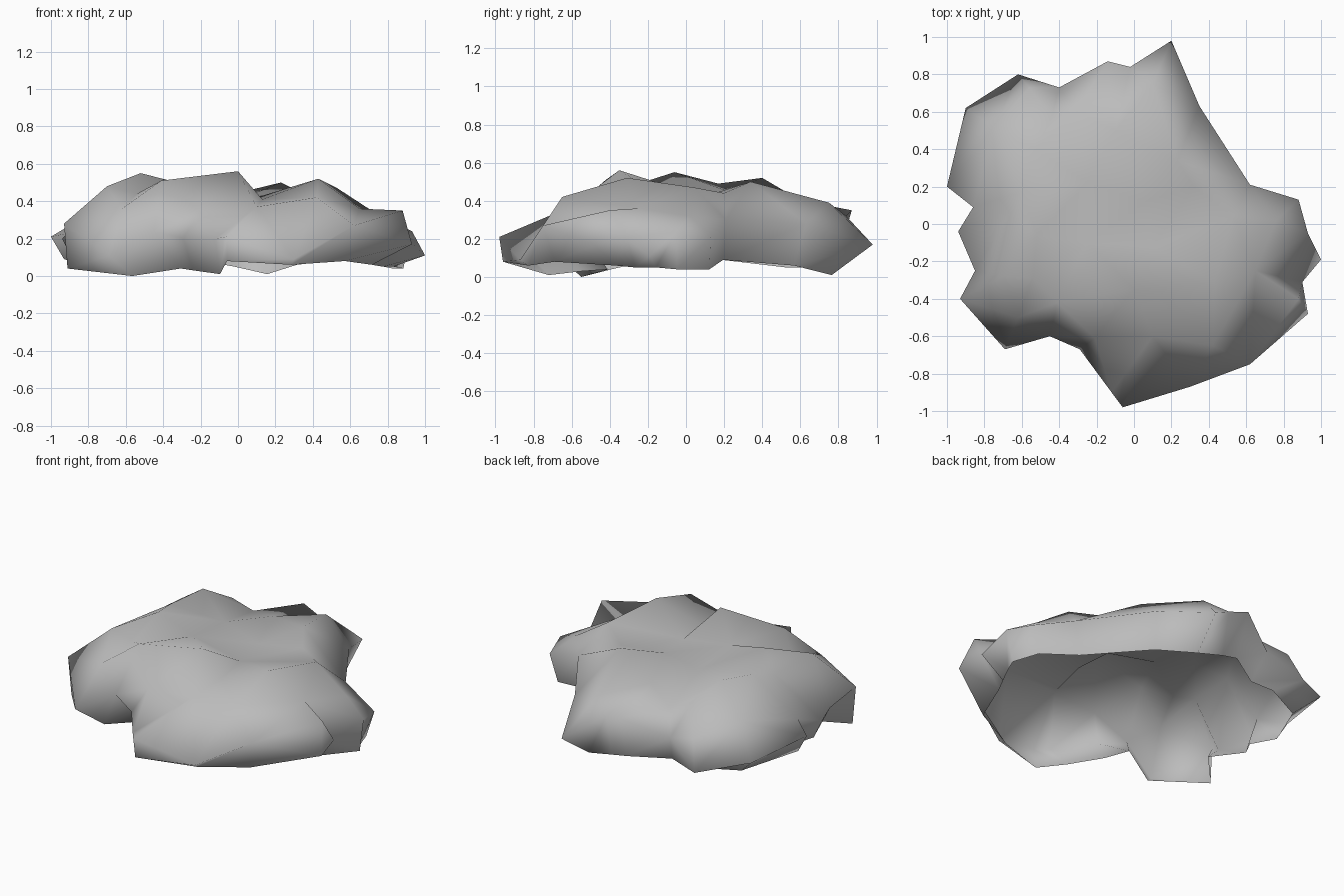
import bpy
import bmesh
from mathutils import Vector
from mathutils.geometry import delaunay_2d_cdt

default_cube = bpy.data.objects.get("Cube")
if default_cube:
    bpy.data.objects.remove(default_cube, do_unlink=True)

# Widest line of the rock: x, y, z, scale of the lower rim, height of the lower rim
OUTLINE = [
    (.2, .98, .17, .78, .01), (.35, .63, .28, .9, .06), (.62, .21, .3, .93, .09),
    (.88, .13, .21, .94, .04), (.93, -.05, .24, .95, .04), (1, -.19, .11, .83, .05),
    (.9, -.31, .2, .86, .05), (.93, -.48, .17, .77, .06), (.62, -.75, .27, .92, .08),
    (.3, -.87, .09, .95, .06), (-.06, -.98, .21, .98, .08), (-.12, -.9, .2, .8, .01),
    (-.29, -.67, .2, .82, .03), (-.45, -.6, .24, .68, .04), (-.69, -.67, .11, .82, 0),
    (-.93, -.4, .28, .98, .04), (-.85, -.25, .18, .88, .08), (-.94, -.04, .2, .94, .08),
    (-.86, .09, .24, .93, .05), (-1, .2, .21, .93, .09), (-.9, .62, .17, .85, .05),
    (-.62, .8, .1, .82, .05), (-.4, .73, .24, .88, .06), (-.14, .87, .35, .9, .07),
    (-.02, .84, .32, .93, .05),
]

# Peaks, shoulders and hollows of the upper surface
TOP = [
    (0, -.35, .56), (.43, -.31, .52), (.23, .34, .5), (-.53, .4, .52),
    (-.52, -.06, .55), (-.67, .05, .46), (-.6, .17, .49), (-.41, -.42, .51),
    (.13, -.35, .41), (.1, -.12, .42), (.06, .12, .43), (.53, .04, .47),
    (.32, .2, .44), (.88, -.4, .35), (.65, -.25, .36), (.76, .02, .32),
    (.1, .75, .39), (-.1, .5, .42), (-.25, .22, .45), (-.25, -.1, .48),
    (-.75, .52, .36), (-.7, -.28, .48), (-.54, -.29, .44), (-.62, -.5, .36),
    (-.21, -.61, .35), (.1, -.6, .37), (.42, -.65, .42), (-.44, .57, .42),
    (-.31, .6, .36), (-.56, .73, .28),
]


def make_material(name, value):
    material = bpy.data.materials.new(name)
    material.use_nodes = True
    color = (value, value, value, 1)
    material.diffuse_color = color
    shader = material.node_tree.nodes["Principled BSDF"]
    shader.inputs["Base Color"].default_value = color
    shader.inputs["Roughness"].default_value = 0.8
    return material


def build_rock(name, material):
    bm = bmesh.new()
    count = len(OUTLINE)
    points = [Vector(p[:3]) for p in OUTLINE] + [Vector(p) for p in TOP]

    # Triangulated upper surface inside the outline
    flat = [p.to_2d() for p in points]
    loop = list(reversed(range(count)))
    result = delaunay_2d_cdt(flat, [], [loop], 1, 1e-5)
    triangles, originals = result[2], result[3]
    verts = [bm.verts.new(p) for p in points]
    for triangle in triangles:
        corners = [verts[originals[i][0]] for i in triangle]
        bm.faces.new(corners)

    # Undercut side wall down to the open lower rim
    rim = [bm.verts.new((x * s, y * s, low)) for x, y, z, s, low in OUTLINE]
    for i in range(count):
        j = (i + 1) % count
        bm.faces.new((verts[i], verts[j], rim[j], rim[i]))

    # Face the whole shell outwards
    bmesh.ops.recalc_face_normals(bm, faces=bm.faces[:])
    bm.normal_update()
    if sum(f.normal.z * f.calc_area() for f in bm.faces) < 0:
        bmesh.ops.reverse_faces(bm, faces=bm.faces[:])
    for face in bm.faces:
        face.smooth = True

    mesh = bpy.data.meshes.new(name)
    bm.to_mesh(mesh)
    bm.free()
    mesh.materials.append(material)
    rock = bpy.data.objects.new(name, mesh)
    bpy.context.collection.objects.link(rock)
    return rock


build_rock("rock_shell", make_material("light_grey_stone", 0.5))
